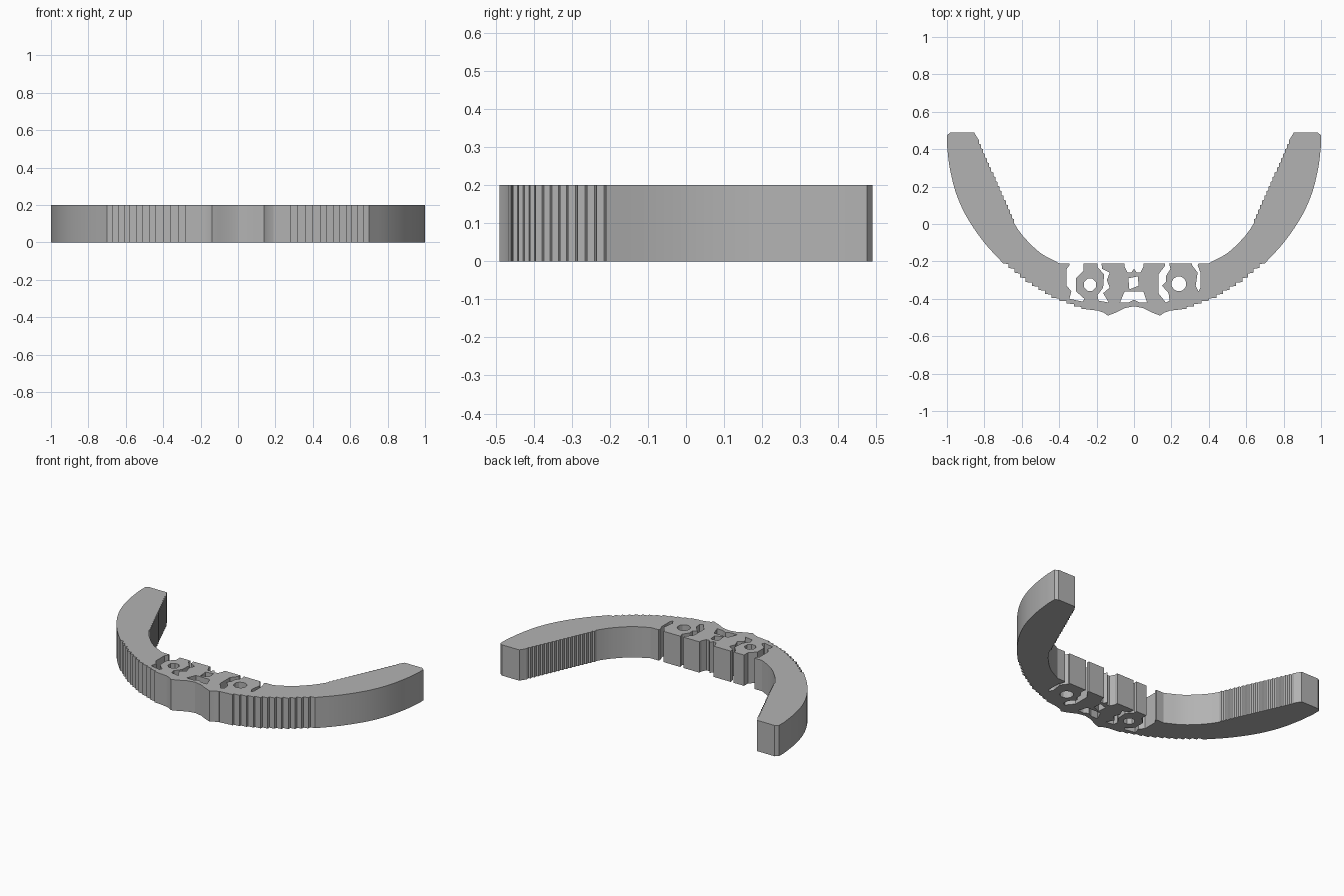
import bpy, bmesh, math
from mathutils import Vector

HEIGHT = 0.2

cube = bpy.data.objects.get("Cube")
if cube:
    bpy.data.objects.remove(cube, do_unlink=True)

grey = bpy.data.materials.new("plain grey")
grey.use_nodes = True
colour = (0.45, 0.45, 0.45, 1)
grey.diffuse_color = colour
grey.node_tree.nodes["Principled BSDF"].inputs["Base Color"].default_value = colour


def prism(name, points, low, high):
    """Extrude a flat outline between two heights."""
    bm = bmesh.new()
    face = bm.faces.new([bm.verts.new((p[0], p[1], low)) for p in points])
    extruded = bmesh.ops.extrude_face_region(bm, geom=[face])
    tops = [v for v in extruded["geom"] if isinstance(v, bmesh.types.BMVert)]
    bmesh.ops.translate(bm, verts=tops, vec=(0, 0, high - low))
    bmesh.ops.recalc_face_normals(bm, faces=bm.faces)
    mesh = bpy.data.meshes.new(name)
    bm.to_mesh(mesh)
    bm.free()
    mesh.materials.append(grey)
    obj = bpy.data.objects.new(name, mesh)
    bpy.context.collection.objects.link(obj)
    return obj


def smooth_path(pts, n=5):
    """Rounded path through the points."""
    pts = [Vector(p) for p in pts]
    ext = [2 * pts[0] - pts[1]] + pts + [2 * pts[-1] - pts[-2]]
    out = []
    for a, b, c, d in zip(ext, ext[1:], ext[2:], ext[3:]):
        for i in range(n):
            t = i / n
            out.append(b + (c - a) * t / 2 + (2 * a - 5 * b + 4 * c - d) * t * t / 2
                       + (3 * b - a - 3 * c + d) * t ** 3 / 2)
    return out + [pts[-1]]


def stepped(pts, n):
    """Small stair steps along a path, n per segment."""
    out = []
    for a, b in zip(pts, pts[1:]):
        a, b = Vector(a), Vector(b)
        for i in range(n):
            p, q = a.lerp(b, i / n), a.lerp(b, (i + 1) / n)
            out += [p, p.lerp(Vector((p.x, q.y)), 0.8)]
    return out


# Half outline, from the front notch around the arm to the back edge
half = [(0, -0.44), (0.05, -0.45), (0.1, -0.475), (0.14, -0.49), (0.16, -0.475)]
half += stepped([(0.19, -0.465), (0.28, -0.455), (0.44, -0.395),
                 (0.58, -0.31), (0.7, -0.21)], 4)
half += smooth_path([(0.7, -0.21), (0.8, -0.1), (0.89, 0.03), (0.95, 0.16),
                     (0.985, 0.3), (1, 0.42)])
half += [(1, 0.475), (0.98, 0.49), (0.855, 0.49), (0.84, 0.465)]
half += stepped([(0.83, 0.45), (0.63, 0)], 18)
half += smooth_path([(0.62, -0.03), (0.58, -0.08), (0.5, -0.155), (0.4, -0.21)], 4)

outline = half + [(-p[0], p[1]) for p in reversed(half[1:])]
band = prism("curved_band", outline, 0, HEIGHT)

# Openings through the middle of the band
slots = {
    "left_outer_slot": [(.31, -.2), (.31, -.22), (.34, -.26), (.33, -.33), (.345, -.36),
                        (.355, -.34), (.355, -.26), (.34, -.22), (.35, -.2)],
    "left_inner_slot": [(.165, -.2), (.165, -.225), (.13, -.27), (.13, -.37), (.17, -.42),
                        (.19, -.41), (.185, -.37), (.15, -.33), (.17, -.31),
                        (.17, -.28), (.195, -.24), (.185, -.2)],
    "right_outer_slot": [(-.345, -.2), (-.345, -.22), (-.36, -.24), (-.36, -.33),
                         (-.335, -.36), (-.345, -.4), (-.275, -.415), (-.265, -.4),
                         (-.31, -.36), (-.31, -.29), (-.27, -.25), (-.27, -.2)],
    "right_inner_slot": [(-.195, -.2), (-.195, -.23), (-.16, -.27), (-.165, -.34),
                         (-.195, -.38), (-.19, -.41), (-.135, -.42), (-.165, -.37),
                         (-.13, -.34), (-.145, -.3), (-.13, -.26), (-.17, -.24),
                         (-.175, -.2)],
    "centre_slot": [(-.05, -.2), (-.05, -.23), (-.035, -.26), (-.015, -.26), (0, -.24),
                    (.015, -.26), (.035, -.26), (.05, -.23), (.05, -.2)],
    "centre_hole": [(-.03, -.29), (.02, -.28), (.025, -.33), (-.025, -.35)],
    "centre_arch": [(-.05, -.36), (.05, -.36), (.07, -.42), (.03, -.42),
                    (0, -.405), (-.03, -.42), (-.075, -.42)],
}


def ring(x, y, r, sides):
    return [(x + r * math.cos(math.tau * (i + 0.5) / sides),
             y + r * math.sin(math.tau * (i + 0.5) / sides)) for i in range(sides)]


slots["left_round_hole"] = ring(0.24, -0.32, 0.04, 12)
slots["right_round_hole"] = ring(-0.235, -0.325, 0.035, 8)

bpy.context.view_layer.objects.active = band
for name, points in slots.items():
    cutter = prism(name + "_cutter", points, -0.1, HEIGHT + 0.1)
    cutter.hide_render = True
    mod = band.modifiers.new(name, "BOOLEAN")
    mod.operation = "DIFFERENCE"
    mod.solver = "EXACT"
    mod.object = cutter
    bpy.ops.object.modifier_apply(modifier=mod.name)
    bpy.data.objects.remove(cutter, do_unlink=True)

# Smooth the gentle outer curves, keep the steps and rims crisp
bpy.ops.object.select_all(action="DESELECT")
band.select_set(True)
bpy.ops.object.shade_smooth_by_angle(angle=math.radians(20))
